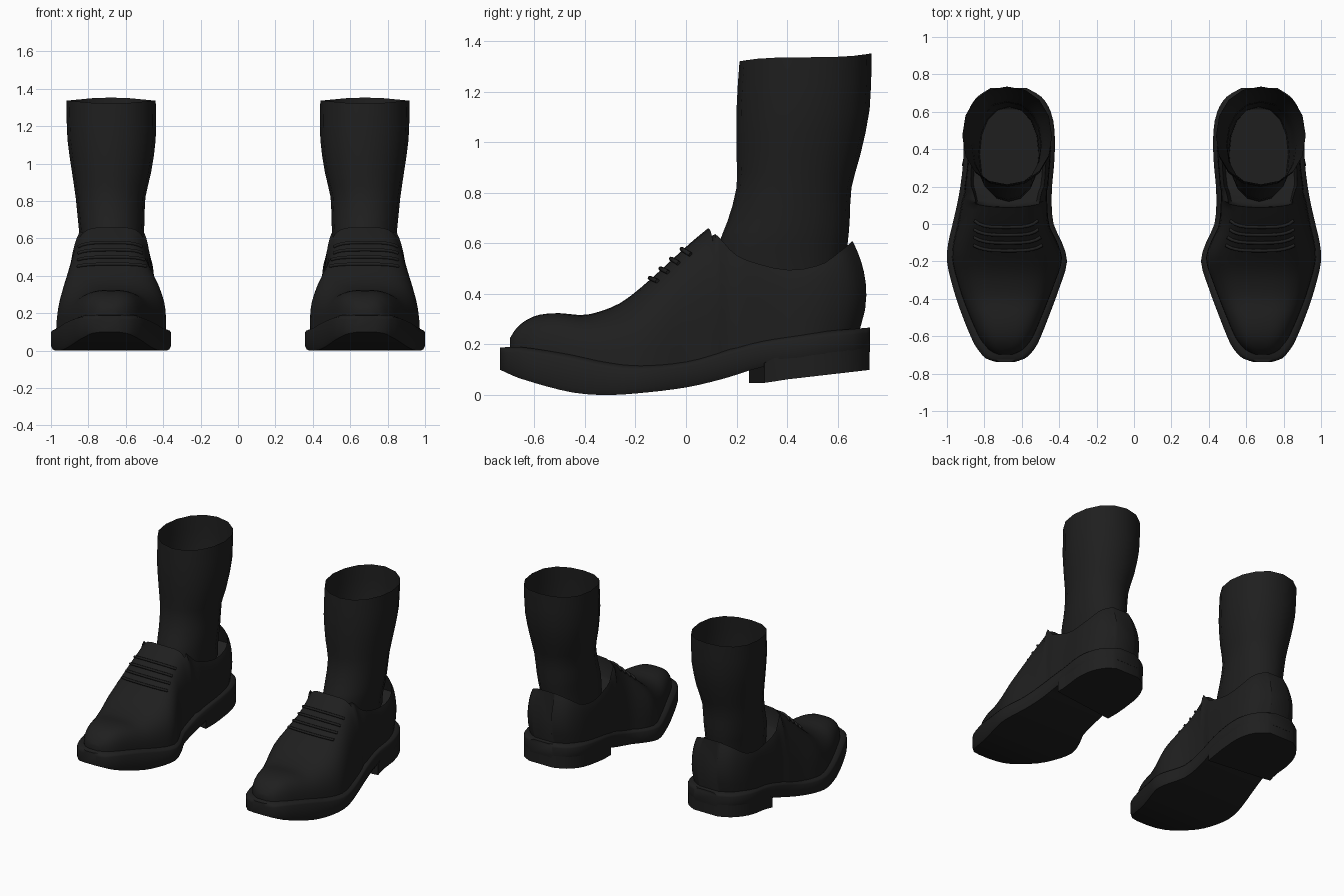
import bpy, bmesh, math
from math import sin, cos, pi, radians

if "Cube" in bpy.data.objects:
    bpy.data.objects.remove(bpy.data.objects["Cube"])

black = bpy.data.materials.new("black leather")
black.diffuse_color = (0.0135, 0.0135, 0.0135, 1)
black.use_nodes = True
black.node_tree.nodes["Principled BSDF"].inputs["Base Color"].default_value = black.diffuse_color


def interp(table, t):
    """Smooth Hermite interpolation of every column of a table."""
    n = len(table)
    if t <= table[0][0]:
        return table[0][1:]
    if t >= table[-1][0]:
        return table[-1][1:]
    i = max(k for k in range(n - 1) if table[k][0] <= t)
    a, b = table[i], table[i + 1]
    p, q = table[max(i - 1, 0)], table[min(i + 2, n - 1)]
    h = b[0] - a[0]
    s = (t - a[0]) / h
    out = []
    for c in range(1, len(a)):
        m0 = (b[c] - p[c]) / (b[0] - p[0]) * h
        m1 = (q[c] - a[c]) / (q[0] - a[0]) * h
        out.append((2*s**3 - 3*s*s + 1) * a[c] + (s**3 - 2*s*s + s) * m0
                   + (3*s*s - 2*s**3) * b[c] + (s**3 - s*s) * m1)
    return out


def finish(ob, angle):
    ob.data.materials.append(black)
    m = ob.modifiers.new("other_foot", 'MIRROR')
    m.use_mirror_merge = False
    if angle:
        bpy.ops.object.select_all(action='DESELECT')
        ob.select_set(True)
        bpy.context.view_layer.objects.active = ob
        bpy.ops.object.shade_smooth_by_angle(angle=radians(angle))


def loft(name, rings, cap_end=True, angle=40):
    """Skin closed rings of points, capped at the start and optionally the end."""
    bm = bmesh.new()
    vs = [[bm.verts.new(p) for p in r] for r in rings]
    n = len(vs[0])
    for a, b in zip(vs, vs[1:]):
        for i in range(n):
            bm.faces.new((a[i], a[(i + 1) % n], b[(i + 1) % n], b[i]))
    bm.faces.new(vs[0])
    if cap_end:
        bm.faces.new(vs[-1])
    bmesh.ops.recalc_face_normals(bm, faces=bm.faces)
    me = bpy.data.meshes.new(name)
    bm.to_mesh(me)
    bm.free()
    ob = bpy.data.objects.new(name, me)
    bpy.context.collection.objects.link(ob)
    finish(ob, angle)
    return ob


# Sole plan: y, inner x, outer x
PLAN = [(-.737, .635, .74), (-.72, .585, .79), (-.69, .55, .82), (-.64, .515, .855),
        (-.48, .45, .922), (-.35, .402, .965), (-.2, .358, 1.0), (-.1, .385, .993),
        (0, .43, .97), (.16, .44, .935), (.35, .425, .912), (.5, .425, .912),
        (.6, .445, .888), (.68, .495, .838), (.728, .575, .765)]
# Sole heights: y, underside, edge top
SOLE = [(-.737, .10, .176), (-.655, .065, .178), (-.46, .012, .148), (-.33, 0, .12),
        (-.2, .006, .106), (0, .03, .122), (.15, .065, .165), (.3, .11, .205),
        (.5, .14, .235), (.728, .17, .255)]
# Top line of the vamp: y, z
VAMP = [(-.697, .225), (-.675, .26), (-.635, .295), (-.58, .318), (-.5, .324), (-.4, .317),
        (-.3, .345), (-.24, .377), (-.15, .45), (.015, .6), (.087, .66)]
# Collar line: y, z
COLLAR = [(.087, .645), (.115, .625), (.19, .56), (.26, .527), (.41, .495),
          (.55, .517), (.64, .565), (.715, .61)]
# Squareness of the upper's section: y, exponent
SQUARE = [(-.7, .68), (-.3, .66), (-.1, .6), (.05, .47), (.1, .4), (.2, .2), (.3, .16), (.72, .16)]

# Sole with a welt ledge rising slightly toward the upper
ys = [-.737, -.73, -.72, -.705, -.69, -.665, -.64] + [-.6 + .05 * i for i in range(25)] \
    + [.63, .66, .68, .7, .715, .728]
rings = []
for y in ys:
    xi, xo = interp(PLAN, y)
    zb, zt = interp(SOLE, y)
    d = min(.035, (xo - xi) * .2)
    rings.append([(xi + .01, y, zb), (xi, y, zb + .02), (xi, y, zt - .01), (xi + .006, y, zt),
                  (xi + d, y, zt + .012), (xo - d, y, zt + .012), (xo - .006, y, zt),
                  (xo, y, zt - .01), (xo, y, zb + .02), (xo - .01, y, zb)])
loft("sole", rings)

# Heel block with a slanted front face
rings = []
for k, y in enumerate([.25, .33, .4, .5, .56, .6, .64, .68, .7, .715, .727]):
    xi, xo = interp(PLAN, y)
    zb = .048 + max(0, y - .28) * .115
    zt = interp(SOLE, y)[0] + .03
    dy = .06 if k == 0 else .02 if k == 1 else 0
    rings.append([(xi + .001, y, zb), (xi + .001, y, zt), (xo - .001, y + dy, zt),
                  (xo - .001, y + dy, zb)])
loft("heel", rings)

N = 25          # points over the section
EDGE = 8        # index of the collar edge


def section(y):
    """Cross-section of the upper: dome at the vamp, open collar behind it."""
    xi, xo = interp(PLAN, y * (1.055 if y < 0 else 1.018))
    ins = min(.028 if y < .2 else .022, (xo - xi) * .15)
    xi, xo = xi + ins, xo - ins
    zb = interp(SOLE, y)[1] - .005
    cx, hw = (xi + xo) / 2, (xo - xi) / 2
    back = y > .09
    px = interp(SQUARE, y)[0]
    pz = .75
    top = interp(VAMP, y)[0]
    if back:
        zc = interp(COLLAR, y)[0]
        top = zb + (zc - zb) / sin(pi * EDGE / (N - 1)) ** pz
    pts = []
    for i in range(N):
        a = pi * i / (N - 1)
        c = cos(a)
        x = cx + math.copysign(abs(c) ** px, c) * hw if abs(c) > 1e-6 else cx
        z = zb + (top - zb) * max(sin(a), 0) ** pz
        if back and EDGE < i < N - 1 - EDGE:        # lining inside the collar
            e = abs(cos(pi * EDGE / (N - 1))) ** px * hw
            f = (N - 1) / 2 - i
            x = cx + e * .92 * f / ((N - 1) / 2 - EDGE - 1)
            z = zc - (.11 if y < .695 else 0)
        u = min(1, abs(x - cx) / hw)
        bow = .035 * u * u * max(0, 1 - abs(y - .087) / .1)   # rounded mouth
        x -= .015 * max(0, z - zb) / .4 * max(0, min(1, (.3 - y) / .2))
        w = min(1, max(0, (y - .3) / .3))
        pts.append((x, y + bow - w * 1.25 * (z - .4) ** 2, z))
    return pts


# Shoe upper
ys = [-.697, -.692, -.684, -.672, -.655, -.635, -.61] + [-.58 + .04 * i for i in range(17)] \
    + [.087, .098, .115, .14, .17, .2, .24, .29, .35, .41, .47, .53, .57, .61, .64,
       .665, .685, .698, .708, .714]
loft("upper", [section(y) for y in ys], angle=50)

# Laces: four bowed cords lying on the vamp
for k, y0 in enumerate((-.14, -.098, -.056, -.014)):
    cu = bpy.data.curves.new("lace_%d" % (k + 1), 'CURVE')
    cu.dimensions = '3D'
    cu.bevel_depth = .009
    cu.bevel_resolution = 1
    cu.use_fill_caps = True
    idx = range(8, 17)
    sp = cu.splines.new('POLY')
    sp.points.add(len(idx) - 1)
    for p, i in zip(sp.points, idx):
        x, y, z = section(y0 + .03 * ((i - 12) / 4) ** 2)[i]
        p.co = (x, y - .003, z + .004, 1)
    ob = bpy.data.objects.new(cu.name, cu)
    bpy.context.collection.objects.link(ob)
    finish(ob, 0)

# Sock: z, front y, back y, inner x, outer x
SOCK = [(.44, .12, .625, .51, .825), (.53, .12, .628, .508, .832), (.6, .13, .64, .505, .845),
        (.69, .165, .648, .50, .855), (.82, .2, .655, .495, .868), (.95, .2, .69, .465, .887),
        (1.13, .2, .727, .44, .912), (1.337, .212, .735, .44, .918)]
rings = []
for z in (.44, .52, .6, .645, .69, .75, .82, .88, .95, 1.04, 1.13, 1.23, 1.337):
    f, b, xi, xo = interp(SOCK, z)
    ring = []
    for i in range(16):
        a = 2 * pi * i / 16
        c, s = cos(a), sin(a)
        tip = (.016 * s ** 3 if z > 1.3 else 0)     # rim rises toward the back
        ring.append(((xi + xo) / 2 + (xo - xi) / 2 * math.copysign(abs(c) ** .93, c),
                     (f + b) / 2 + (b - f) / 2 * math.copysign(abs(s) ** .93, s), z + tip))
    rings.append(ring)
loft("sock", rings, cap_end=False)
